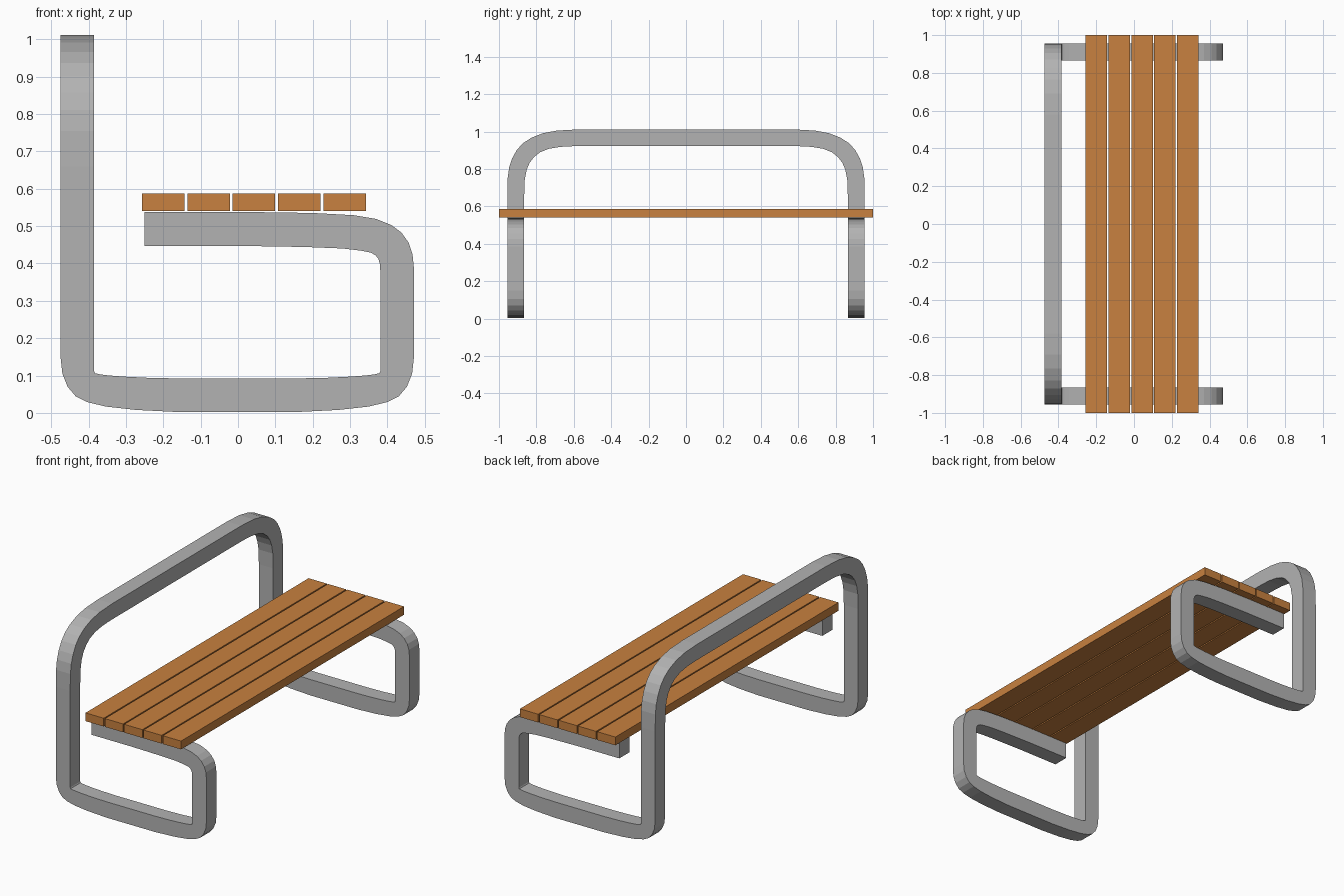
import bpy, bmesh


def material(name, rgb):
    m = bpy.data.materials.new(name)
    m.diffuse_color = (*rgb, 1)
    return m


steel = material("grey steel", (0.45, 0.45, 0.45))
wood = material("orange wood", (0.58, 0.22, 0.05))


def make_object(name, bm, mat):
    bmesh.ops.recalc_face_normals(bm, faces=bm.faces[:])
    me = bpy.data.meshes.new(name)
    bm.to_mesh(me)
    bm.free()
    me.materials.append(mat)
    ob = bpy.data.objects.new(name, me)
    bpy.context.collection.objects.link(ob)
    return ob


# Frame: paired outer / inner edge points (x, z, x, z) of one side loop
seat_bend = [
    (-0.25, 0.538, -0.25, 0.447), (0.0, 0.538, 0.0, 0.447),
    (0.20, 0.535, 0.18, 0.444), (0.31, 0.529, 0.28, 0.440),
    (0.37, 0.519, 0.33, 0.434), (0.41, 0.503, 0.355, 0.429),
    (0.437, 0.483, 0.368, 0.422), (0.457, 0.455, 0.376, 0.412),
    (0.467, 0.425, 0.380, 0.397), (0.471, 0.385, 0.381, 0.375),
]
floor_bend = [
    (0.471, 0.150, 0.381, 0.130), (0.466, 0.105, 0.381, 0.112),
    (0.452, 0.070, 0.378, 0.106), (0.430, 0.044, 0.365, 0.103),
    (0.400, 0.029, 0.340, 0.100), (0.350, 0.017, 0.300, 0.097),
    (0.270, 0.008, 0.240, 0.094), (0.150, 0.002, 0.150, 0.092),
]
back_bend = [(-a - 0.004, b, -c - 0.004, d) for a, b, c, d in reversed(floor_bend)]

# Top bend of the backrest hoop: outer / inner (y, z, y, z)
hoop_bend = [
    (0.955, 0.660, 0.865, 0.660), (0.953, 0.755, 0.862, 0.745),
    (0.945, 0.810, 0.852, 0.795), (0.929, 0.857, 0.836, 0.833),
    (0.904, 0.902, 0.812, 0.864), (0.872, 0.937, 0.780, 0.889),
    (0.828, 0.966, 0.732, 0.908), (0.765, 0.991, 0.670, 0.918),
    (0.690, 1.005, 0.620, 0.921), (0.580, 1.011, 0.560, 0.922),
]
YO, YI, XO, XI = 0.955, 0.865, -0.475, -0.385

rings = [[(a, YO, b), (a, YI, b), (c, YI, d), (c, YO, d)]
         for a, b, c, d in seat_bend + floor_bend + back_bend]
rings += [[(XO, a, b), (XO, c, d), (XI, c, d), (XI, a, b)]
          for a, b, c, d in hoop_bend]
rings += [[(x, -y, z) for x, y, z in r] for r in reversed(rings)]

bm = bmesh.new()
loops = [[bm.verts.new(p) for p in r] for r in rings]
for r, s in zip(loops, loops[1:]):
    for i in range(4):
        j = (i + 1) % 4
        bm.faces.new((r[i], r[j], s[j], s[i]))
bm.faces.new(loops[0])
bm.faces.new(loops[-1])
make_object("tube_frame", bm, steel)

# Seat slats
for k in range(5):
    bm = bmesh.new()
    bmesh.ops.create_cube(bm, size=1)
    bmesh.ops.scale(bm, vec=(0.114, 2.0, 0.047), verts=bm.verts[:])
    slat = make_object(f"seat_slat_{k + 1}", bm, wood)
    slat.location = (-0.2 + k * 0.1213, 0, 0.5635)
